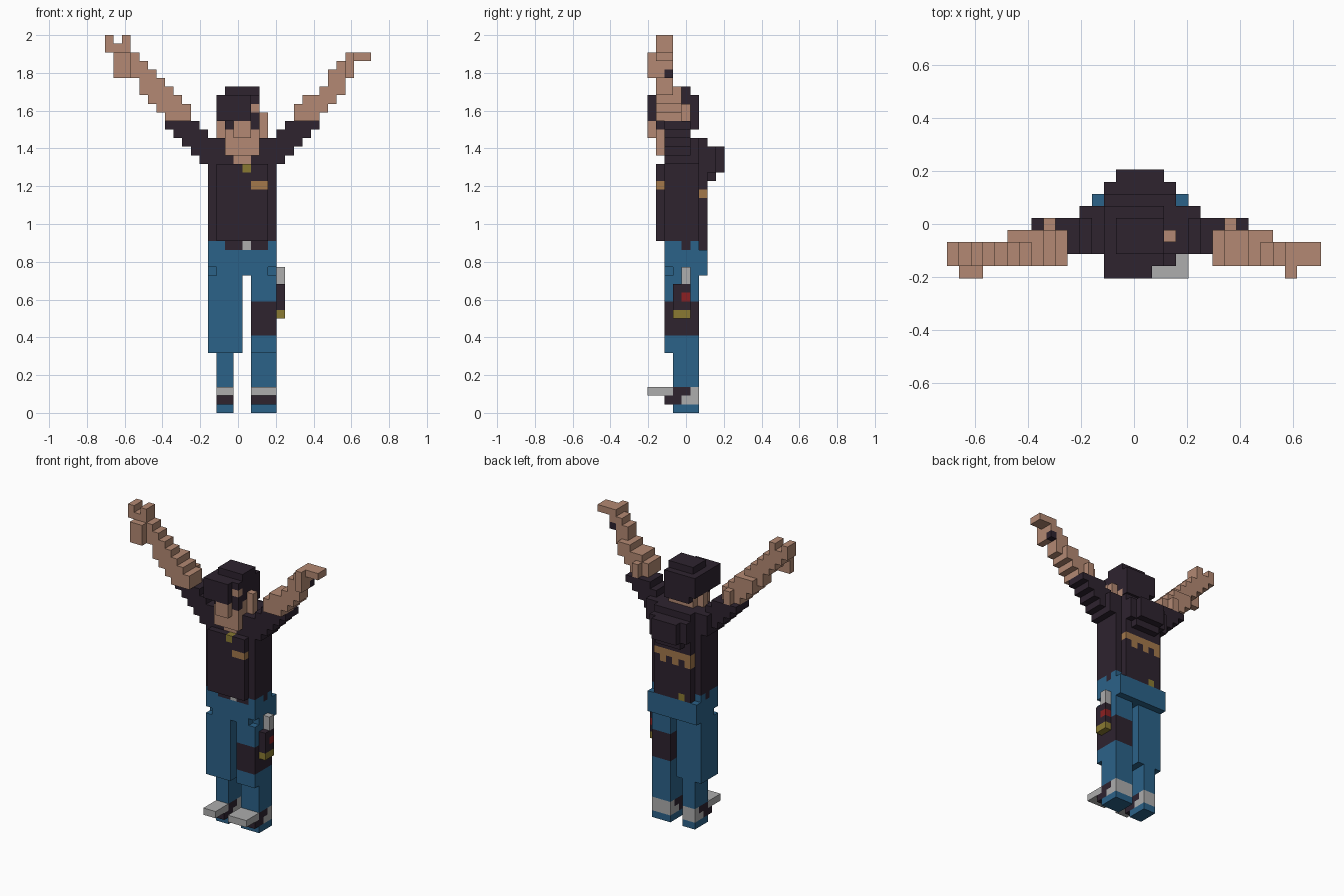
import bpy, bmesh

cube = bpy.data.objects.get("Cube")
if cube:
    bpy.data.objects.remove(cube, do_unlink=True)

V = 2 / 44            # block size; grid is 31 x 9 x 44 blocks


def linear(c):
    c /= 255
    return c / 12.92 if c <= 0.04045 else ((c + 0.055) / 1.055) ** 2.4


def material(name, rgb):
    m = bpy.data.materials.new(name)
    col = [linear(c) for c in rgb] + [1]
    m.use_nodes = True
    m.diffuse_color = col
    m.node_tree.nodes["Principled BSDF"].inputs["Base Color"].default_value = col
    return m


SKIN, DARK, BLUE, GREY, TAN, YELLOW, RED = range(7)
MATS = [material("skin", (179, 137, 115)), material("dark_cloth", (46, 35, 47)),
        material("denim_blue", (43, 98, 137)), material("light_grey", (173, 173, 173)),
        material("tan", (163, 120, 75)), material("yellow", (138, 122, 50)),
        material("red", (140, 32, 34))]

cells = {}            # block position -> (part, colour); later fills replace earlier ones


def fill(part, col, x, y, z):
    for i in range(*x):
        for j in range(*y):
            for k in range(*z):
                cells[i, j, k] = (part, col)


def cut(*blocks):
    for b in blocks:
        cells.pop(b, None)


def rows(part, col, y, z, spans):
    """Stack of slabs going up from z, one x span for each level."""
    for n, span in enumerate(spans):
        fill(part, col, span, y, (z + n, z + n + 1))


# Legs, trousers and shoes
for part, x, lower in (("right", (12, 16), (13, 15)), ("left", (17, 20), (17, 20))):
    leg, shoe = part + "_leg", part + "_shoe"
    fill(leg, BLUE, x, (2, 6), (7, 16))
    fill(leg, BLUE, lower, (3, 6), (0, 7))
    fill(shoe, GREY, lower, (0, 3), (2, 3))
    fill(shoe, DARK, lower, (2, 4), (1, 2))
    fill(shoe, GREY, lower, (4, 6), (1, 3))
    fill(shoe, DARK, lower, (3, 5), (2, 3))
fill("left_leg", DARK, (17, 20), (2, 6), (9, 13))

# Hips with pocket notches, belt and buckle
fill("hips", BLUE, (12, 20), (2, 6), (16, 20))
fill("hips", BLUE, (12, 20), (6, 7), (16, 19))
cut((12, 2, 16), (19, 2, 16))
fill("belt", DARK, (14, 19), (2, 3), (19, 20))
fill("belt", GREY, (16, 17), (2, 3), (19, 20))
for x in (12, 19):
    fill("belt", DARK, (x, x + 1), (4, 5), (19, 20))

# Holster with handle, red badge and yellow tip
fill("holster", DARK, (20, 21), (3, 5), (12, 15))
fill("holster", YELLOW, (20, 21), (3, 5), (11, 12))
fill("holster", RED, (20, 21), (4, 5), (13, 14))
fill("holster", GREY, (20, 21), (4, 5), (15, 17))

# Torso, chest panel and shoulders
fill("torso", DARK, (12, 20), (2, 6), (20, 32))
fill("torso", DARK, (13, 19), (1, 2), (20, 29))
fill("torso", DARK, (13, 19), (6, 7), (19, 32))
fill("torso", DARK, (11, 21), (4, 6), (29, 32))
fill("torso", YELLOW, (16, 17), (1, 2), (28, 29))
fill("torso", TAN, (17, 19), (1, 2), (26, 27))

# Dripping band on the back and a small tag at the hem
fill("back_band", TAN, (13, 19), (6, 7), (25, 26))
for x in (13, 15, 17):
    fill("back_band", TAN, (x, x + 1), (6, 7), (24, 25))
fill("back_band", YELLOW, (14, 15), (6, 7), (19, 20))

# Hood hanging behind the shoulders
fill("hood", DARK, (13, 19), (7, 8), (28, 31))
fill("hood", DARK, (14, 18), (7, 8), (27, 28))
fill("hood", DARK, (14, 18), (8, 9), (28, 31))

# Head, neck and ears
fill("neck", SKIN, (15, 17), (2, 4), (29, 30))
fill("head", SKIN, (14, 18), (1, 5), (30, 34))
fill("head", SKIN, (15, 17), (0, 1), (32, 34))
fill("head", SKIN, (13, 14), (3, 4), (32, 34))
fill("head", SKIN, (18, 19), (3, 4), (32, 35))

# Hair, cap and shades
fill("cap", DARK, (13, 18), (1, 6), (34, 37))
fill("cap", DARK, (14, 18), (2, 5), (37, 38))
fill("cap", DARK, (13, 17), (0, 1), (34, 37))
fill("cap", DARK, (14, 18), (5, 6), (33, 34))
fill("head", SKIN, (17, 18), (1, 2), (35, 36))
for x in (14, 17):
    fill("shades", DARK, (x, x + 1), (1, 2), (33, 34))

# Left arm: sleeve, forearm, hand
rows("left_sleeve", DARK, (2, 5), 29, [(20, 21), (20, 22), (20, 23), (20, 24), (21, 25)])
rows("left_arm", SKIN, (1, 4), 34, [(22, 25), (22, 26), (23, 27), (25, 27)])
rows("left_arm", SKIN, (1, 3), 37, [(25, 28), (26, 28), (26, 29), (27, 29), (28, 31)])
fill("left_arm", SKIN, (23, 24), (4, 5), (34, 36))
fill("left_arm", SKIN, (28, 29), (0, 1), (39, 42))
fill("left_arm", DARK, (28, 29), (2, 3), (39, 40))

# Right arm: sleeve, forearm, hand with raised fingers
rows("right_sleeve", DARK, (2, 5), 29, [(11, 12), (10, 12), (9, 12), (8, 12), (7, 11)])
rows("right_arm", SKIN, (1, 4), 34, [(7, 10), (6, 10), (5, 9), (5, 8)])
rows("right_arm", SKIN, (1, 3), 37, [(4, 8), (4, 7), (3, 6), (2, 5), (1, 4)])
fill("right_arm", SKIN, (8, 9), (4, 5), (34, 36))
fill("right_arm", SKIN, (1, 3), (0, 1), (39, 42))
fill("right_arm", SKIN, (0, 3), (1, 3), (42, 43))
for x in (0, 2):
    fill("right_arm", SKIN, (x, x + 1), (1, 3), (43, 44))

# One mesh per part, keeping only the outer block faces
SIDES = [((1, 0, 0), ((1, 0, 0), (1, 1, 0), (1, 1, 1), (1, 0, 1))),
         ((-1, 0, 0), ((0, 0, 0), (0, 0, 1), (0, 1, 1), (0, 1, 0))),
         ((0, 1, 0), ((0, 1, 0), (0, 1, 1), (1, 1, 1), (1, 1, 0))),
         ((0, -1, 0), ((0, 0, 0), (1, 0, 0), (1, 0, 1), (0, 0, 1))),
         ((0, 0, 1), ((0, 0, 1), (1, 0, 1), (1, 1, 1), (0, 1, 1))),
         ((0, 0, -1), ((0, 0, 0), (0, 1, 0), (1, 1, 0), (1, 0, 0)))]
for part in dict.fromkeys(p for p, _ in cells.values()):
    own = {c: col for c, (p, col) in cells.items() if p == part}
    used = sorted(set(own.values()))
    bm = bmesh.new()
    for c, col in own.items():
        for step, corners in SIDES:
            if tuple(a + b for a, b in zip(c, step)) in cells:
                continue
            pts = [tuple(a + b for a, b in zip(c, k)) for k in corners]
            face = bm.faces.new([bm.verts.new(((x - 15.5) * V, (y - 4.5) * V, z * V))
                                 for x, y, z in pts])
            face.material_index = used.index(col)
    bmesh.ops.remove_doubles(bm, verts=bm.verts, dist=V * 0.01)
    bmesh.ops.dissolve_limit(bm, angle_limit=0.01, verts=bm.verts, edges=bm.edges,
                             delimit={'MATERIAL'})
    mesh = bpy.data.meshes.new(part)
    bm.to_mesh(mesh)
    bm.free()
    for u in used:
        mesh.materials.append(MATS[u])
    bpy.context.scene.collection.objects.link(bpy.data.objects.new(part, mesh))
